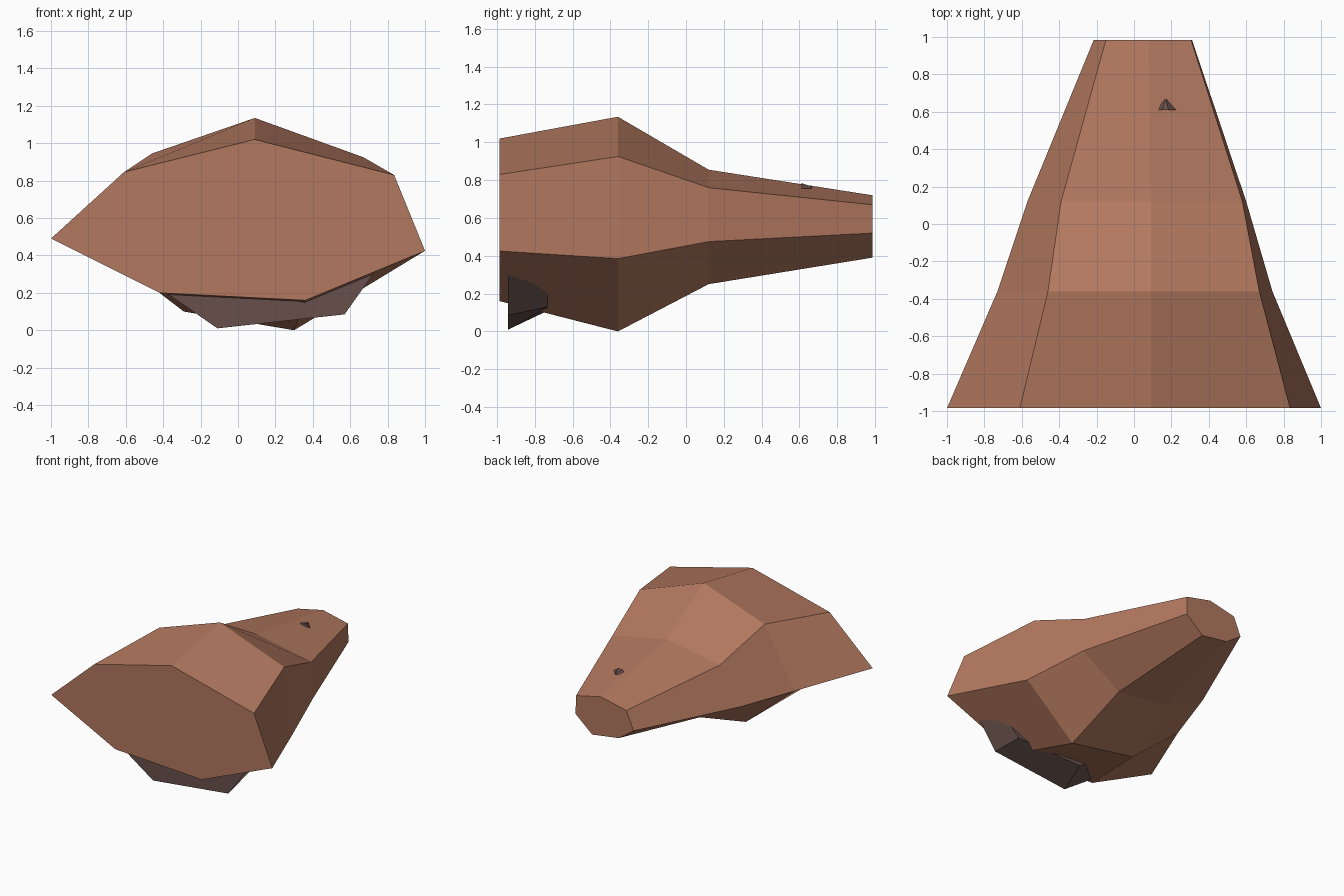
import bpy

cube = bpy.data.objects.get("Cube")
if cube:
    bpy.data.objects.remove(cube, do_unlink=True)


def make_material(name, rgb):
    mat = bpy.data.materials.new(name)
    mat.use_nodes = True
    mat.diffuse_color = (*rgb, 1)
    mat.node_tree.nodes["Principled BSDF"].inputs["Base Color"].default_value = (*rgb, 1)
    return mat


def loft(name, sections, mat):
    """Join (y, [(x, z), ...]) rings, listed front to back, into a capped solid."""
    verts = [(x, y, z) for y, ring in sections for x, z in ring]
    n = len(sections[0][1])
    last = (len(sections) - 1) * n
    faces = [tuple(range(n))[::-1], tuple(range(last, last + n))]
    for base in range(0, last, n):
        for i in range(n):
            j = (i + 1) % n
            faces.append((base + i, base + j, base + n + j, base + n + i))
    mesh = bpy.data.meshes.new(name)
    mesh.from_pydata(verts, [], faces)
    mesh.materials.append(mat)
    obj = bpy.data.objects.new(name, mesh)
    bpy.context.collection.objects.link(obj)
    # consistent outward normals
    bpy.context.view_layer.objects.active = obj
    obj.select_set(True)
    bpy.ops.object.mode_set(mode='EDIT')
    bpy.ops.mesh.select_all(action='SELECT')
    bpy.ops.mesh.normals_make_consistent(inside=False)
    bpy.ops.object.mode_set(mode='OBJECT')
    obj.select_set(False)
    return obj


clay = make_material("clay_brown", (0.445, 0.188, 0.114))
stone = make_material("dark_stone", (0.136, 0.080, 0.070))

# Main rock: seven-sided sections, wide at the front and narrow at the back
loft("rock_body", [
    (-0.985, [(-1, .49), (-.61, .845), (.09, 1.02), (.835, .83),
              (1, .425), (.36, .16), (-.42, .20)]),
    (-0.36, [(-.73, .47), (-.46, .945), (.09, 1.135), (.67, .925),
             (.74, .385), (.30, 0), (-.29, .10)]),
    (0.12, [(-.57, .48), (-.39, .775), (.09, .855), (.58, .76),
            (.60, .475), (.25, .25), (-.21, .30)]),
    (0.985, [(-.215, .52), (-.15, .67), (.08, .72), (.305, .67),
             (.31, .52), (.16, .39), (-.08, .425)]),
], clay)

# Dark slab set into the underside near the front
loft("underside_slab", [
    (-0.94, [(-.37, .19), (-.11, .01), (.57, .085), (.74, .325), (.4, .5), (-.2, .45)]),
    (-0.73, [(-.28, .24), (-.08, .11), (.515, .13), (.74, .345), (.4, .5), (-.2, .45)]),
], stone)

# Small chip sticking out of the top near the back
loft("top_chip", [
    (0.61, [(.115, .755), (.15, .78), (.185, .785), (.225, .755)]),
    (0.665, [(.165, .755), (.168, .766), (.172, .766), (.175, .755)]),
], stone)
